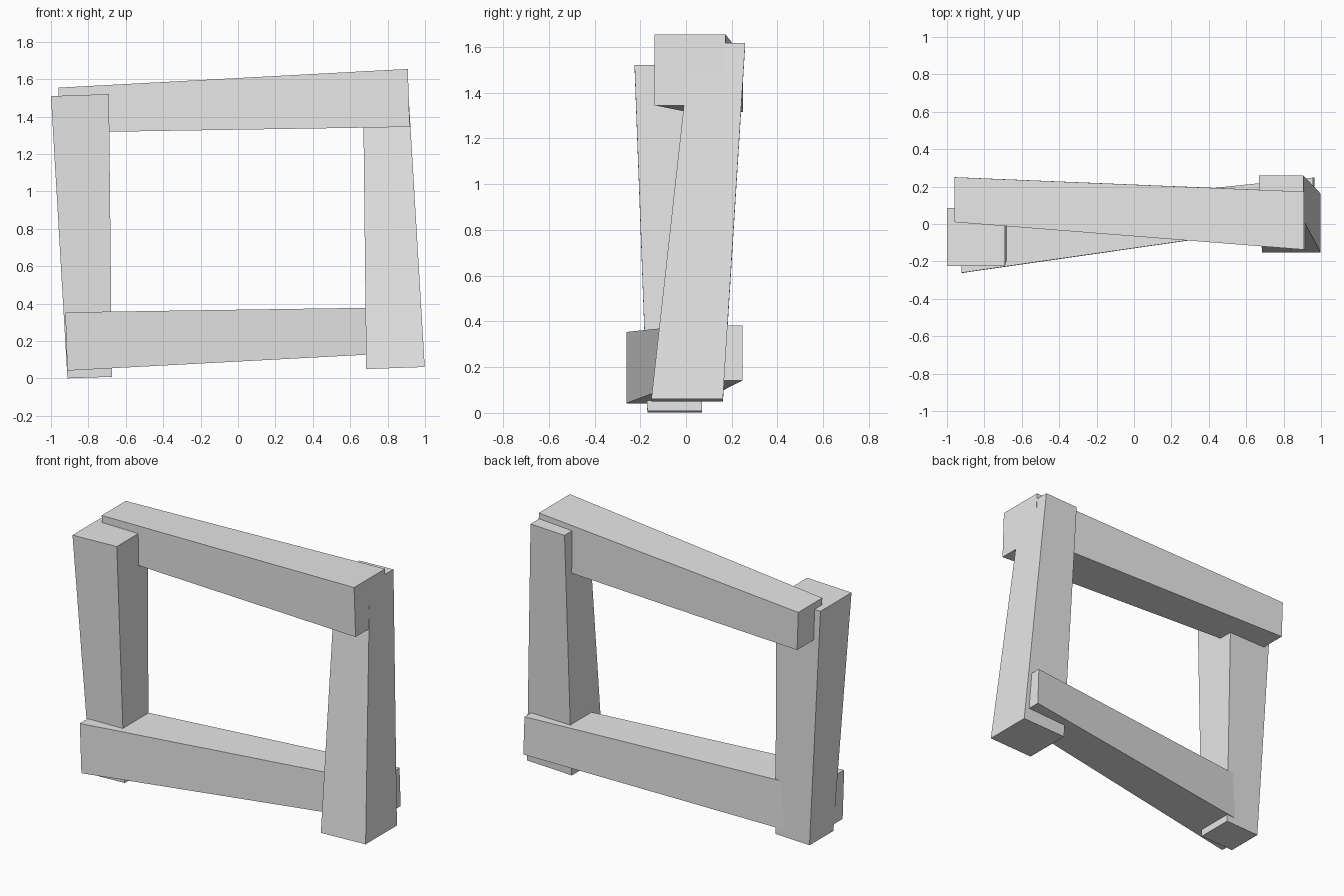
import bpy
import bmesh
from mathutils import Vector

if "Cube" in bpy.data.objects:
    bpy.data.objects.remove(bpy.data.objects["Cube"], do_unlink=True)

grey = bpy.data.materials.new("light_grey")
grey.use_nodes = True
colour = (0.8, 0.8, 0.8, 1)
grey.diffuse_color = colour
grey.node_tree.nodes["Principled BSDF"].inputs["Base Color"].default_value = colour


def beam(name, start, start_size, end, end_size):
    """Tapered square beam between two end centres, ends square to its tilt."""
    start, end = Vector(start), Vector(end)
    axis = end - start
    axis.y = 0
    depth = Vector((0, 1, 0))
    across = axis.normalized().cross(depth)
    bm = bmesh.new()
    bmesh.ops.create_cube(bm, size=1)
    for v in bm.verts:
        centre, size = (end, end_size) if v.co.z > 0 else (start, start_size)
        v.co = centre + (across * v.co.x + depth * v.co.y) * size
    bmesh.ops.recalc_face_normals(bm, faces=bm.faces)
    mesh = bpy.data.meshes.new(name)
    bm.to_mesh(mesh)
    bm.free()
    mesh.materials.append(grey)
    obj = bpy.data.objects.new(name, mesh)
    bpy.context.collection.objects.link(obj)


# Upright posts
beam("right_post", (-0.793, -0.05, 0.005), 0.238, (-0.845, -0.07, 1.515), 0.31)
beam("left_post", (0.842, 0.005, 0.056), 0.313, (0.787, 0.14, 1.614), 0.238)

# Horizontal rails
beam("top_rail", (-0.956, 0.13, 1.435), 0.24, (0.913, 0.018, 1.5), 0.31)
beam("bottom_rail", (-0.918, -0.105, 0.198), 0.312, (0.96, 0.128, 0.262), 0.24)
